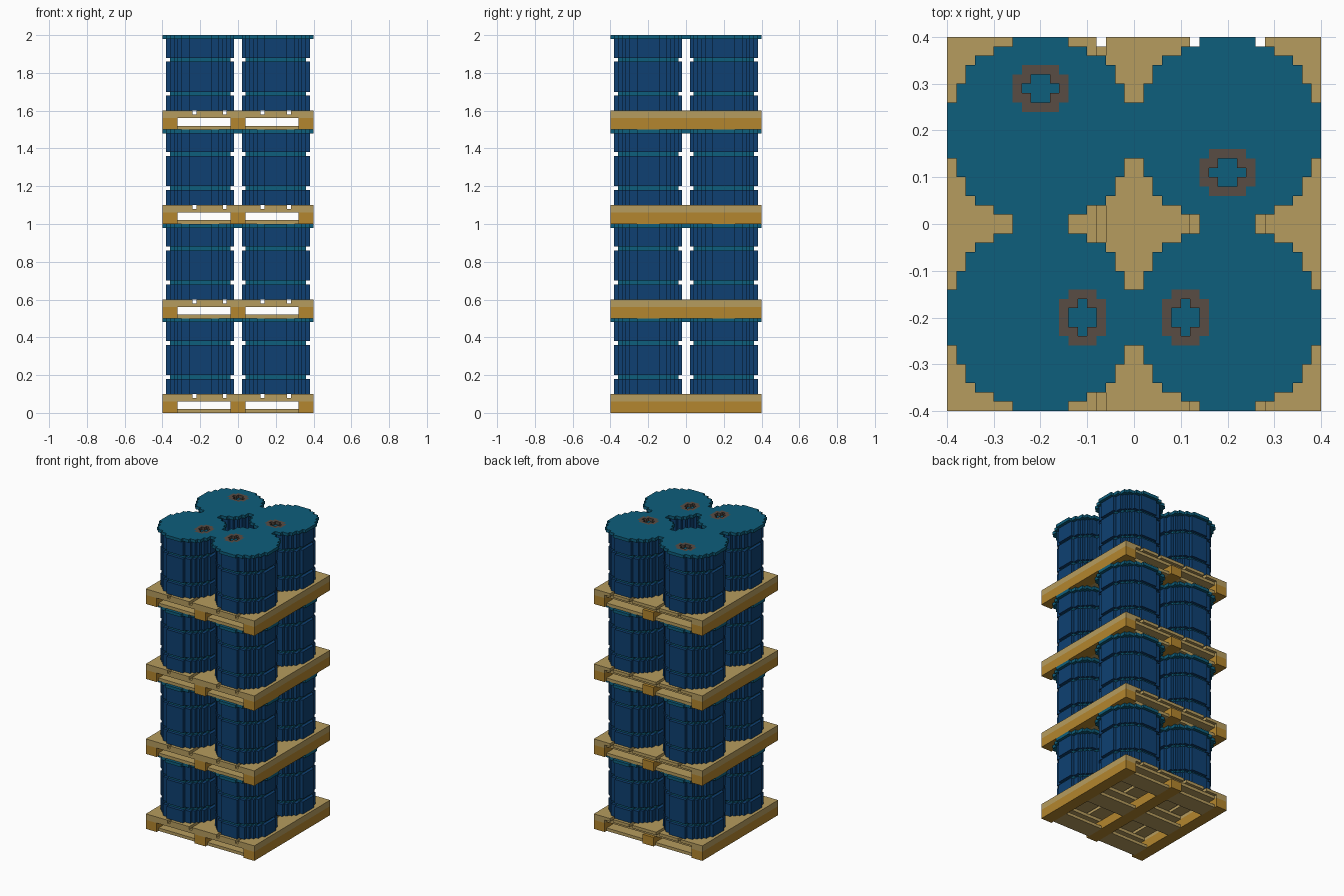
import bpy, bmesh
from math import radians

if "Cube" in bpy.data.objects:
    bpy.data.objects.remove(bpy.data.objects["Cube"], do_unlink=True)

U = 0.02  # block size


def material(name, rgb):
    lin = [((c / 255 + 0.055) / 1.055) ** 2.4 for c in rgb]
    m = bpy.data.materials.new(name)
    m.use_nodes = True
    m.diffuse_color = (*lin, 1)
    bsdf = next(n for n in m.node_tree.nodes if n.type == 'BSDF_PRINCIPLED')
    bsdf.inputs["Base Color"].default_value = (*lin, 1)
    bsdf.inputs["Roughness"].default_value = 0.8
    return m


BLUE = material("drum_blue", (14, 64, 114))
TEAL = material("lid_teal", (13, 94, 124))
BROWN = material("bung_brown", (88, 76, 68))
TAN = material("plank_tan", (182, 156, 94))
AMBER = material("stringer_amber", (180, 134, 46))


def finish(bm, name, mats):
    mesh = bpy.data.meshes.new(name)
    bm.to_mesh(mesh)
    bm.free()
    for m in mats:
        mesh.materials.append(m)
    return mesh


def place(mesh, name, loc, turn=0):
    ob = bpy.data.objects.new(name, mesh)
    ob.location = loc
    ob.rotation_euler.z = radians(turn)
    bpy.context.collection.objects.link(ob)


def disc(r):
    """Grid cells of a stepped circle."""
    return {(i, j) for i in range(-r, r) for j in range(-r, r)
            if (i + .5) ** 2 + (j + .5) ** 2 <= r * r}


def slab(bm, cells, z0, z1, side, top=None):
    """Stepped slab; side and top give the material index of a cell."""
    top = top or side
    start = bmesh.new()

    def quad(pts, mat):
        f = start.faces.new([start.verts.new((x * U, y * U, z)) for x, y, z in pts])
        f.material_index = mat

    for i, j in sorted(cells):
        ring = [(i, j), (i + 1, j), (i + 1, j + 1), (i, j + 1)]
        quad([(x, y, z1) for x, y in ring], top(i, j))
        quad([(x, y, z0) for x, y in reversed(ring)], side(i, j))
        for k, (di, dj) in enumerate([(0, -1), (1, 0), (0, 1), (-1, 0)]):
            if (i + di, j + dj) not in cells:
                a, b = ring[k], ring[(k + 1) % 4]
                quad([(*a, z0), (*b, z0), (*b, z1), (*a, z1)], side(i, j))
    bmesh.ops.remove_doubles(start, verts=start.verts[:], dist=0.0001)
    temp = bpy.data.meshes.new("temp")
    start.to_mesh(temp)
    start.free()
    bm.from_mesh(temp)
    bpy.data.meshes.remove(temp)


# Drum: body sections, two recessed bands and a wide lid with a bung hole
def blue(i, j):
    return 0


def teal(i, j):
    return 1


def in_bung(i, j):
    x, y = abs(i + .5), abs(j - 4)
    return y <= 2 and x < (2 if y == 2 else 3)


def in_hole(i, j):
    x, y = abs(i + .5), abs(j - 4)
    return y <= 1 and x < (1 if y == 1 else 2)


def lid_colour(i, j):
    return 2 if in_bung(i, j) else 1


bm = bmesh.new()
for z0, z1 in [(.10, .18), (.20, .36)]:
    slab(bm, disc(9), z0, z1, blue)
slab(bm, disc(9), .38, .48, blue, teal)
for z in (.18, .36):
    slab(bm, disc(8), z, z + U, teal)
slab(bm, {c for c in disc(10) if not in_hole(*c)}, .48, .50, lid_colour)
drum = finish(bm, "drum", [BLUE, TEAL, BROWN])


# Pallet: stringers, bottom boards, cross boards and top slats
bm = bmesh.new()


def box(x, y, z, mat):
    verts = bmesh.ops.create_cube(bm, size=1)["verts"]
    for v in verts:
        v.co = [r[0] if c < 0 else r[1] for c, r in zip(v.co, (x, y, z))]
    for f in {f for v in verts for f in v.link_faces}:
        f.material_index = mat


full = (-.4, .4)
for x in [(-.4, -.32), (-.04, .04), (.32, .4)]:
    box(x, full, (0, .06), 1)
for x in [(-.4, -.32), (.32, .4)]:          # side rails
    box(x, full, (.06, .08), 0)
for y in [(-.38, -.26), (-.06, .06), (.26, .38)]:
    for x in [(-.32, -.04), (.04, .32)]:
        box(x, y, (0, .02), 0)
for y in [(-.4, -.28), (-.06, .06), (.26, .38)]:
    box((-.32, .32), y, (.06, .08), 0)
for x in [(-.4, -.24), (-.22, -.08), (-.06, .12), (.14, .26), (.28, .4)]:
    box(x, full, (.08, .10), 0)
pallet = finish(bm, "pallet", [TAN, AMBER])


# Four stacked levels, each with four drums turned differently
spots = [("back_right", -.2, .2, 0), ("back_left", .2, .2, 180),
         ("front_right", -.2, -.2, -90), ("front_left", .2, -.2, 90)]
for level in range(4):
    z = level * .5
    place(pallet, f"pallet_{level + 1}", (0, 0, z))
    for side, x, y, turn in spots:
        place(drum, f"drum_{side}_{level + 1}", (x, y, z), turn)
